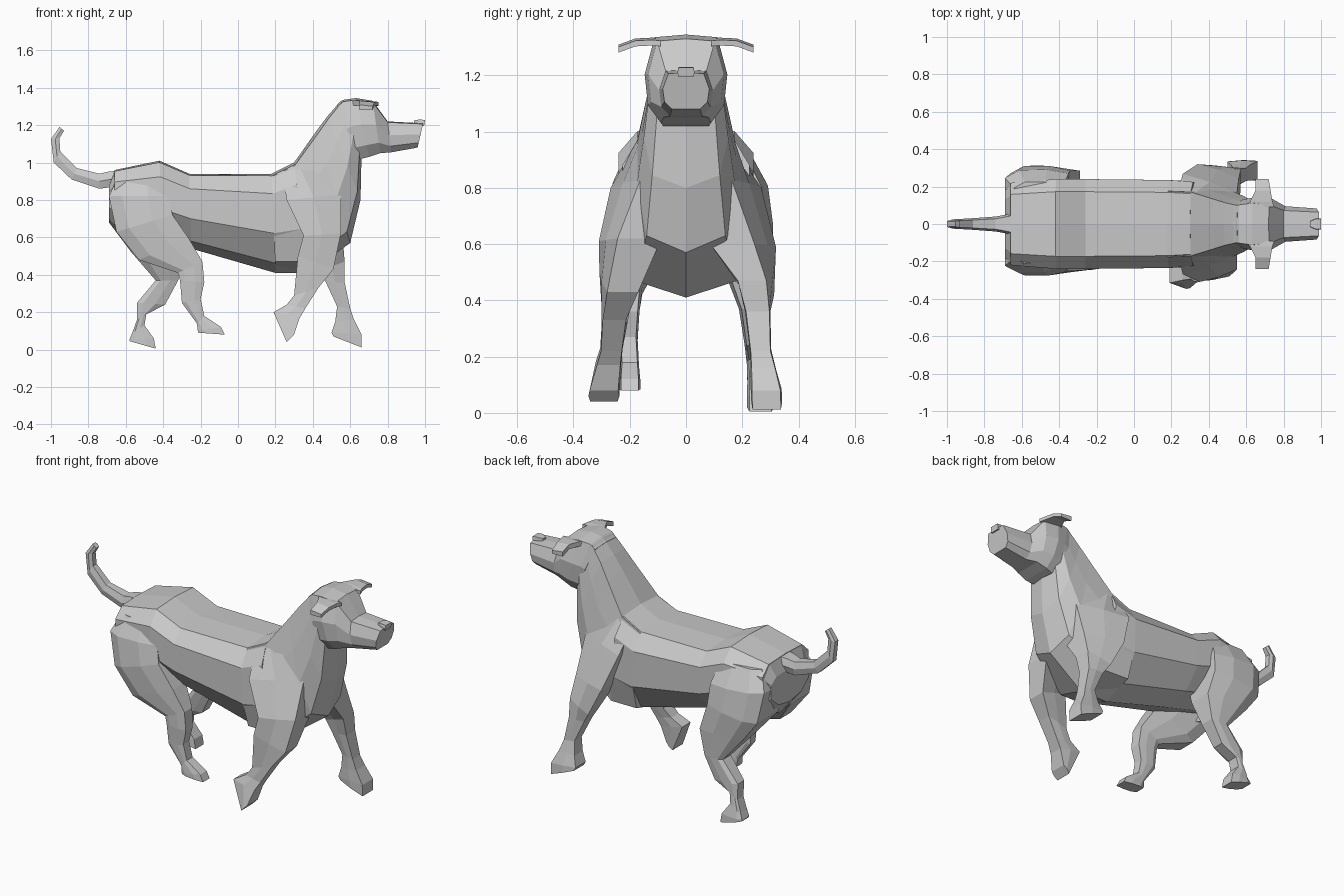
import bpy, bmesh
from mathutils import Vector


def loft(name, rings):
    """Skin a list of equal-length closed rings and cap both ends."""
    bm = bmesh.new()
    rows = [[bm.verts.new(p) for p in r] for r in rings]
    n = len(rows[0])
    for a, b in zip(rows, rows[1:]):
        for i in range(n):
            j = (i + 1) % n
            bm.faces.new((a[i], a[j], b[j], b[i]))
    bm.faces.new(rows[0])
    bm.faces.new(rows[-1])
    bmesh.ops.recalc_face_normals(bm, faces=bm.faces)
    me = bpy.data.meshes.new(name)
    bm.to_mesh(me)
    bm.free()
    ob = bpy.data.objects.new(name, me)
    bpy.context.collection.objects.link(ob)
    return ob


def section(profile, x0, z0, x1, z1, y=0, w=.1, toe_in=0):
    """Cross-section from side-view point 0 to point 1, half-width w."""
    a, b = Vector((x0, y, z0)), Vector((x1, y - toe_in, z1))
    right = [a.lerp(b, t) + Vector((0, f * w, 0)) for t, f in profile]
    left = [a.lerp(b, t) - Vector((0, f * w, 0)) for t, f in reversed(profile) if f > 0]
    return right + left


def part(name, profile, rows):
    return loft(name, [section(profile, *r) for r in rows])


BODY = [(0, 0), (.02, .72), (.2, 1), (.6, 1), (.9, .6), (1, 0)]
NECK = [(0, 0), (.03, .76), (.3, .9), (.6, 1), (.9, .8), (1, 0)]
HEAD = [(0, 0), (.03, .76), (.45, 1), (.8, .92), (1, .6)]
LIMB = [(0, .88), (.5, 1), (1, .92)]
SOFT = [(0, .7), (.5, 1), (1, .7)]
HIND = [(0, .72), (.22, 1), (.65, 1), (1, .82)]

# torso: top x, z, bottom x, z, y, half-width
part("body", BODY, [
    (-.66, .96, -.66, .64, 0, .22),
    (-.42, 1.01, -.40, .58, 0, .24),
    (-.26, .94, -.25, .54, 0, .24),
    (.18, .94, .20, .41, 0, .235),
    (.30, 1.0, .38, .41, 0, .225)])

# chest and neck
part("neck", NECK, [
    (.18, .94, .20, .42, 0, .232),
    (.30, 1.0, .38, .41, 0, .225),
    (.42, 1.17, .60, .57, 0, .175),
    (.48, 1.25, .655, .80, 0, .15),
    (.55, 1.33, .66, 1.02, 0, .13)])

# head and muzzle
part("head", HEAD, [
    (.53, 1.31, .64, 1.02, 0, .13),
    (.56, 1.335, .66, 1.02, 0, .135),
    (.63, 1.345, .70, 1.03, 0, .147),
    (.72, 1.33, .76, 1.05, 0, .135),
    (.80, 1.22, .82, 1.055, 0, .095),
    (.99, 1.21, .96, 1.08, 0, .083)])

# nose
part("nose", LIMB, [(.94, 1.225, .94, 1.20, 0, .015),
                    (.97, 1.23, .98, 1.195, 0, .03),
                    (1.0, 1.228, .995, 1.195, 0, .03)])

# tail
part("tail", SOFT, [
    (-.63, .96, -.63, .84, 0, .07),
    (-.70, .95, -.67, .87, 0, .05),
    (-.74, .94, -.74, .86, 0, .04),
    (-.86, .97, -.89, .91, 0, .03),
    (-.95, 1.06, -.985, 1.0, 0, .025),
    (-.955, 1.13, -1.0, 1.125, 0, .022),
    (-.93, 1.17, -.955, 1.19, 0, .018)])

# ears: y, back x, front x, z
for side, s in (("left", 1), ("right", -1)):
    ear = [(.09, .60, .75, 1.315), (.12, .62, .74, 1.318),
           (.18, .65, .73, 1.315), (.24, .65, .72, 1.293)]
    loft(side + "_ear", [[(a, s * y, z + .016), (b, s * y, z + .008),
                          (b, s * y, z - .012), (a, s * y, z - .012)]
                         for y, a, b, z in ear])

# front legs with shoulders: back x, z, front x, z, y, half-width, front shift in y
for side, s, lower in (
    ("right", -1, [(.35, .61, .55, .62, .235, .085, .07),
                   (.32, .50, .51, .43, .255, .06, .03),
                   (.30, .29, .43, .33, .255, .045),
                   (.26, .24, .36, .22, .265, .04),
                   (.19, .20, .33, .17, .275, .045),
                   (.26, .04, .30, .08, .292, .055)]),
    ("left", 1, [(.34, .59, .56, .60, .245, .085, .08),
                 (.43, .42, .57, .47, .265, .055, .03),
                 (.47, .36, .57, .36, .255, .045),
                 (.53, .23, .60, .22, .265, .038),
                 (.52, .15, .62, .16, .275, .045),
                 (.50, .09, .66, .08, .285, .055),
                 (.51, .07, .66, .012, .287, .055)])):
    shoulder = [(.24, .93, .42, 1.02, .11, .08, .04),
                (.26, .80, .55, .83, .18, .10, .11)]
    part(side + "_front_leg", LIMB,
         [(a, b, c, d, s * y, w, s * sum(t)) for a, b, c, d, y, w, *t in shoulder + lower])

# hind legs: back x, z, front x, z, y, half-width
part("right_hind_leg", HIND, [
    (-.64, .93, -.40, .93, -.11, .10),
    (-.69, .82, -.37, .82, -.13, .13),
    (-.65, .63, -.35, .72, -.15, .125),
    (-.53, .48, -.26, .59, -.185, .075),
    (-.32, .41, -.19, .47, -.20, .045),
    (-.31, .37, -.18, .36, -.205, .04),
    (-.30, .25, -.20, .27, -.205, .033),
    (-.22, .14, -.18, .18, -.20, .033),
    (-.215, .10, -.09, .12, -.20, .038),
    (-.21, .09, -.07, .08, -.20, .038)])
part("left_hind_leg", HIND, [
    (-.64, .93, -.38, .93, .11, .115),
    (-.69, .82, -.35, .80, .145, .14, -.01),
    (-.66, .64, -.34, .68, .17, .14),
    (-.57, .52, -.29, .52, .215, .085),
    (-.44, .37, -.32, .37, .24, .052),
    (-.54, .25, -.39, .24, .25, .042),
    (-.54, .16, -.49, .19, .255, .038),
    (-.565, .09, -.50, .13, .26, .042),
    (-.58, .055, -.45, .06, .265, .048),
    (-.58, .045, -.44, .005, .265, .048)])

# rear of the rump between the thighs
part("rump", BODY, [
    (-.55, .97, -.50, .55, 0, .22),
    (-.66, .955, -.63, .60, 0, .21),
    (-.69, .88, -.69, .68, 0, .18)])
